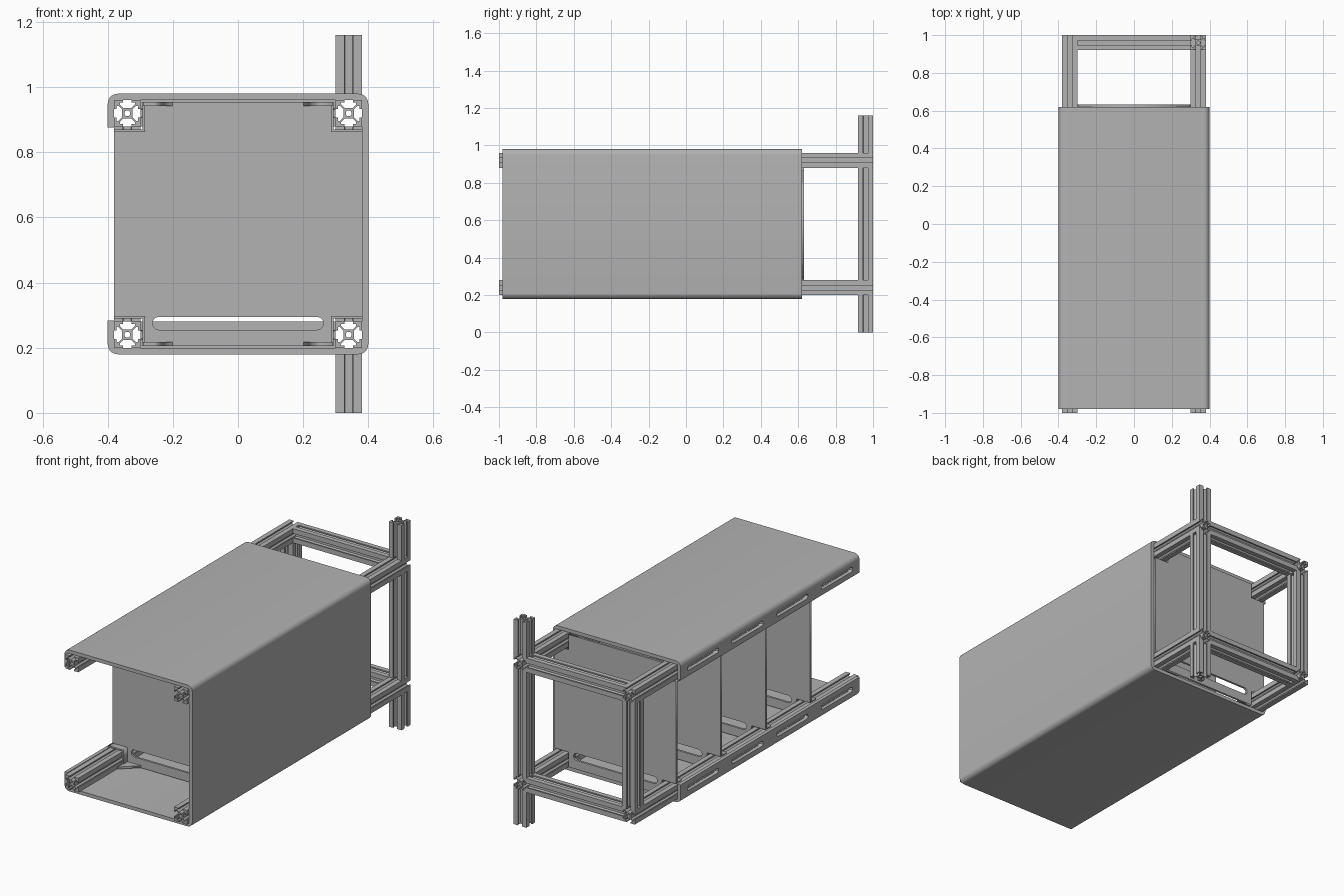
import bpy, bmesh
from math import cos, sin, pi, radians
from mathutils import Matrix, Vector

old = bpy.data.objects.get("Cube")
if old:
    bpy.data.objects.remove(old)

GREY = (0.45, 0.45, 0.45, 1)
metal = bpy.data.materials.new("grey metal")
metal.use_nodes = True
metal.diffuse_color = GREY
metal.node_tree.nodes["Principled BSDF"].inputs["Base Color"].default_value = GREY

# Orientation of a flat profile for each extrusion direction
AXES = {
    "x": Matrix(((0, 0, 1), (1, 0, 0), (0, 1, 0))),   # profile in (y, z)
    "y": Matrix(((1, 0, 0), (0, 0, -1), (0, 1, 0))),  # profile in (x, z)
    "z": Matrix.Identity(3),                          # profile in (x, y)
}


def prism(name, loops, axis, length, centre):
    """Extrude closed outlines (inner ones become holes) along an axis."""
    curve = bpy.data.curves.new(name, "CURVE")
    curve.dimensions = "2D"
    curve.fill_mode = "BOTH"
    curve.extrude = length / 2
    for loop in loops:
        spline = curve.splines.new("POLY")
        spline.points.add(len(loop) - 1)
        for point, (u, v) in zip(spline.points, loop):
            point.co = (u, v, 0, 1)
        spline.use_cyclic_u = True
    temp = bpy.data.objects.new(name + "_curve", curve)
    bpy.context.scene.collection.objects.link(temp)
    bpy.context.view_layer.update()
    graph = bpy.context.evaluated_depsgraph_get()
    mesh = bpy.data.meshes.new_from_object(temp.evaluated_get(graph))
    bpy.data.objects.remove(temp)
    bm = bmesh.new()
    bm.from_mesh(mesh)
    bmesh.ops.remove_doubles(bm, verts=bm.verts, dist=1e-5)
    bmesh.ops.transform(bm, matrix=AXES[axis].to_4x4(), verts=bm.verts)
    bmesh.ops.translate(bm, vec=Vector(centre), verts=bm.verts)
    bmesh.ops.recalc_face_normals(bm, faces=bm.faces)
    bm.to_mesh(mesh)
    bm.free()
    mesh.materials.clear()
    mesh.materials.append(metal)
    obj = bpy.data.objects.new(name, mesh)
    bpy.context.scene.collection.objects.link(obj)
    return obj


def smooth(obj):
    bpy.ops.object.select_all(action="DESELECT")
    obj.select_set(True)
    bpy.context.view_layer.objects.active = obj
    bpy.ops.object.shade_smooth_by_angle(angle=radians(30))


def arc(cx, cy, r, start, end, steps=6):
    angles = [radians(start + (end - start) * i / steps) for i in range(steps + 1)]
    return [(cx + r * cos(a), cy + r * sin(a)) for a in angles]


def slot(cx, cy, length, height):
    r, d = height / 2, (length - height) / 2
    return arc(cx + d, cy, r, -90, 90) + arc(cx - d, cy, r, 90, 270)


def flip(points, sx, sz, mid=0.58):
    return [(sx * x, mid + sz * (z - mid)) for x, z in points]


# Slotted beam section: one quarter turned four times, plus a centre bore
half_slot = [(.04, .04), (.0125, .04), (.0125, .033), (.023, .033), (.023, .027), (.012, .0155)]
side = half_slot + [(-x, y) for x, y in half_slot[:0:-1]]
section = []
for k in range(4):
    c, s = round(cos(k * pi / 2)), round(sin(k * pi / 2))
    section += [(c * x - s * y, s * x + c * y) for x, y in side]
bore = arc(0, 0, .009, 0, 345, 23)


def beam(name, axis, length, centre):
    smooth(prism(name, [section, bore], axis, length, centre))


# Frame of slotted beams
LOW, HIGH, BACK, SIDE = .24, .92, .96, .34
for label, z in (("lower", LOW), ("upper", HIGH)):
    beam(label + "_left_rail", "y", 2, (SIDE, 0, z))
    beam(label + "_right_rail", "y", 2, (-SIDE, 0, z))
    beam(label + "_cross_beam", "x", .6, (0, BACK, z))
for label, x in (("left", SIDE), ("right", -SIDE)):
    beam(label + "_back_post", "z", .6, (x, BACK, .58))
beam("post_foot", "z", .2, (SIDE, BACK, .1))
beam("post_top", "z", .2, (SIDE, BACK, 1.06))

# Folded shell, open on one side between two lips
outer = arc(-.37, .95, .03, 180, 90) + arc(.37, .95, .03, 90, 0) \
    + arc(.37, .21, .03, 0, -90) + arc(-.37, .21, .03, -90, -180)
inner = arc(-.37, .95, .01, 180, 90) + arc(.37, .95, .01, 90, 0) \
    + arc(.37, .21, .01, 0, -90) + arc(-.37, .21, .01, -90, -180)
outline = [(-.4, .876)] + outer + [(-.4, .284), (-.38, .284)] + inner[::-1] + [(-.38, .876)]
shell = prism("shell", [outline], "y", 1.6, (0, -.18, 0))

# Long slots cut through both lips
bays = [.42 - .4 * i for i in range(4)]
cutter = prism("lip_slot_cutter", [slot(y, z, .28, .028) for y in bays for z in (LOW, HIGH)],
               "x", .06, (-.39, 0, 0))
cutter.hide_render = True
cutter.hide_viewport = True
cut = shell.modifiers.new("lip_slots", "BOOLEAN")
cut.object = cutter
cut.solver = "EXACT"
bpy.context.view_layer.objects.active = shell
bpy.ops.object.modifier_apply(modifier="lip_slots")
bpy.data.objects.remove(cutter)
smooth(shell)

# Dividers: plates notched around the rails, with a cable slot and bent tabs
corner = [(.38, .87), (.293, .87), (.293, .955)]
plate = corner + flip(corner, -1, 1)[::-1] + flip(corner, -1, -1) + flip(corner, 1, -1)[::-1]
for i in range(4):
    y = .626 - .4 * i
    n = str(i + 1)
    prism("divider_" + n, [plate, slot(0, .275, .525, .04)], "y", .012, (0, y, 0))
    for sx in (1, -1):
        for sz in (1, -1):
            end = ("_left" if sx > 0 else "_right") + ("_upper_" if sz > 0 else "_lower_") + n
            tab = [(.38, .87), (.293, .87), (.293, .945), (.285, .945), (.285, .862), (.38, .862)]
            prism("bent_tab" + end, [flip(tab, sx, sz)], "y", .05, (0, y - .019, 0))
            gusset = [(sx * .195, y), (sx * .29, y), (sx * .29, y - .09)]
            prism("gusset" + end, [gusset], "z", .012, (0, 0, .58 + sz * .368))
